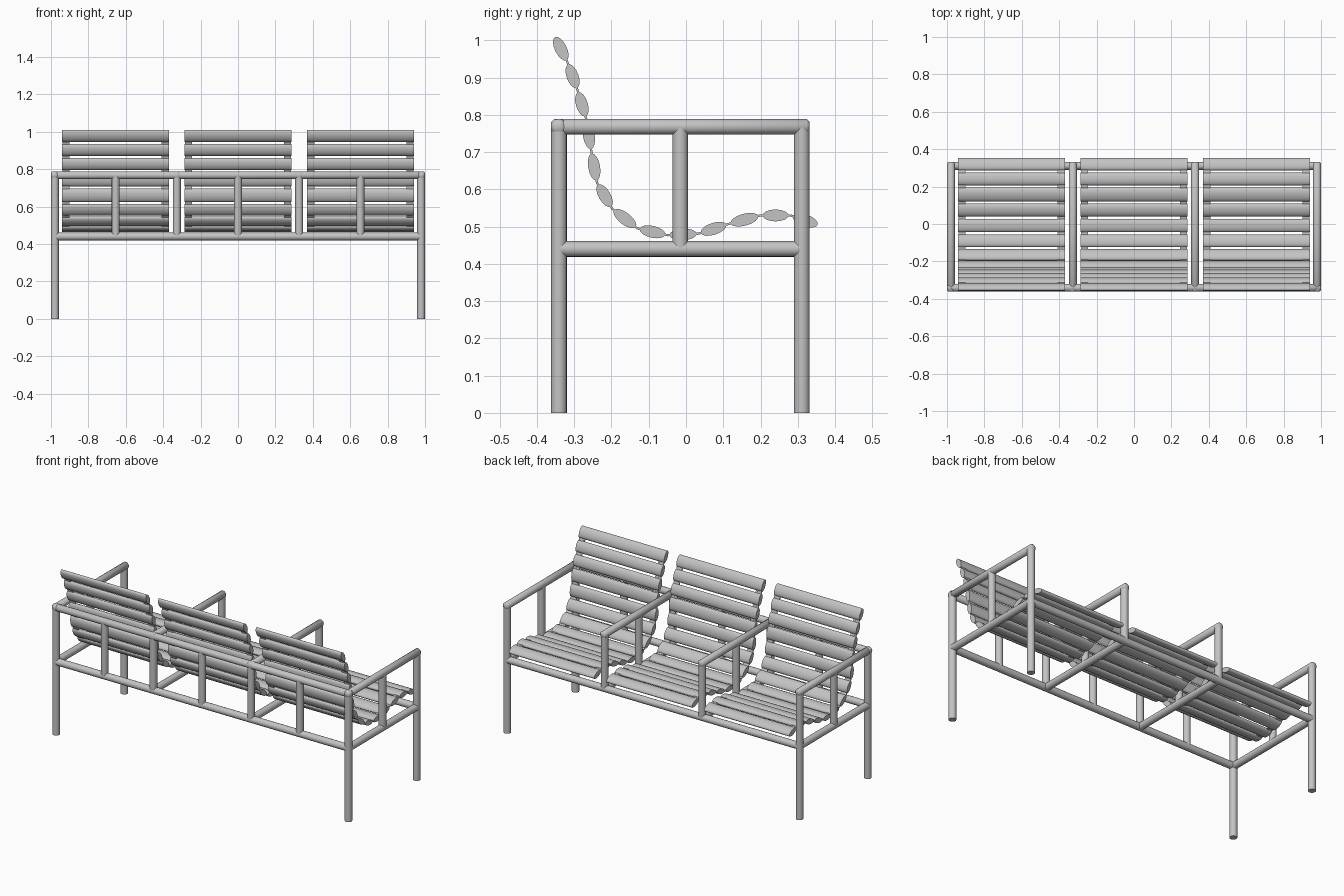
import bpy, bmesh, math
from mathutils import Vector

cube = bpy.data.objects.get("Cube")
if cube:
    bpy.data.objects.remove(cube, do_unlink=True)

GREY = (0.55, 0.55, 0.55, 1)
metal = bpy.data.materials.new("light grey metal")
metal.use_nodes = True
metal.diffuse_color = GREY
metal.node_tree.nodes["Principled BSDF"].inputs["Base Color"].default_value = GREY

R = 0.021                        # tube radius
SIDE, MID = 0.979, 0.327         # x of the outer and inner frames
BACK, FRONT, POST = -0.341, 0.311, -0.015
LOW, TOP = 0.44, 0.768           # heights of the rails


def finish(name, bm, angle=40):
    bmesh.ops.recalc_face_normals(bm, faces=bm.faces)
    mesh = bpy.data.meshes.new(name)
    bm.to_mesh(mesh)
    bm.free()
    mesh.materials.append(metal)
    ob = bpy.data.objects.new(name, mesh)
    bpy.context.collection.objects.link(ob)
    bpy.ops.object.select_all(action='DESELECT')
    ob.select_set(True)
    bpy.context.view_layer.objects.active = ob
    bpy.ops.object.shade_smooth_by_angle(angle=math.radians(angle))
    return ob


def tube(name, a, b, overhang=0.0):
    """Round bar from a to b; an overhang adds softened ends."""
    a, b = Vector(a), Vector(b)
    axis = (b - a).normalized()
    turn = axis.to_track_quat('Z', 'Y')
    length = (b - a).length
    rings = [(R, 0), (R, length)]
    if overhang:
        soft = 0.008
        rings = [(R - soft, -overhang), (R, soft - overhang),
                 (R, length + overhang - soft), (R - soft, length + overhang)]
    bm = bmesh.new()
    loops = []
    for r, h in rings:
        loops.append([bm.verts.new(a + turn @ Vector((r * math.cos(t), r * math.sin(t), h)))
                      for t in (math.tau * i / 20 for i in range(20))])
    for lo, hi in zip(loops, loops[1:]):
        for i in range(20):
            j = (i + 1) % 20
            bm.faces.new((lo[i], lo[j], hi[j], hi[i]))
    bm.faces.new(loops[0])
    bm.faces.new(loops[-1])
    finish(name, bm, 50)


def extrude_x(bm, outline, x0, x1):
    """Closed (y, z) outline drawn out along x."""
    ends = [[bm.verts.new((x, y, z)) for y, z in outline] for x in (x0, x1)]
    n = len(outline)
    for i in range(n):
        j = (i + 1) % n
        bm.faces.new((ends[0][i], ends[0][j], ends[1][j], ends[1][i]))
    for end in ends:
        bm.faces.new(end)


# Four arm frames: outer ones stand on legs, inner ones hang on the rails
for x, label in ((-SIDE, "right_end"), (-MID, "right_inner"),
                 (MID, "left_inner"), (SIDE, "left_end")):
    foot = 0 if "end" in label else LOW
    tube(label + "_rear_leg", (x, BACK, foot), (x, BACK, TOP))
    tube(label + "_front_leg", (x, FRONT, foot), (x, FRONT, TOP))
    tube(label + "_armrest", (x, BACK, TOP), (x, FRONT, TOP), R)
    tube(label + "_cross_rail", (x, BACK, LOW), (x, FRONT, LOW))
    tube(label + "_arm_post", (x, POST, LOW), (x, POST, TOP))

# Long rails and the balusters behind each seat
tube("back_top_rail", (-SIDE, BACK, TOP), (SIDE, BACK, TOP), R)
tube("back_lower_rail", (-SIDE, BACK, LOW), (SIDE, BACK, LOW))
tube("front_lower_rail", (-SIDE, FRONT, LOW), (SIDE, FRONT, LOW))
for x, label in ((-2 * MID, "right"), (0, "middle"), (2 * MID, "left")):
    tube(label + "_back_post", (x, BACK, LOW), (x, BACK, TOP))

# Seat curve in (y, z), from the top of the backrest to the seat's front lip
CURVE = [Vector(p) for p in (
    (-.354, 1.014), (-.318, .941), (-.291, .866), (-.268, .79), (-.254, .702),
    (-.239, .618), (-.198, .548), (-.13, .495), (-.05, .477), (.034, .481),
    (.114, .507), (.2, .53), (.281, .53), (.359, .503))]
HALF, STRAP, THICK = 0.286, 0.04, 0.016


def slat_outline(p, q):
    """Lens-shaped section with blunt tips between two curve points."""
    mid, along = (p + q) / 2, (q - p) / 2
    along = along * (1 - 0.006 / along.length)
    across = Vector((-along.y, along.x)).normalized() * THICK
    return [mid + along * math.cos(t) + across * math.sin(t)
            for t in (math.tau * i / 16 for i in range(16))]


for cx, label in ((-2 * MID, "right"), (0, "middle"), (2 * MID, "left")):
    bm = bmesh.new()
    for p, q in zip(CURVE, CURVE[1:]):
        extrude_x(bm, slat_outline(p, q), cx - HALF, cx + HALF)
    finish(label + "_seat_slats", bm, 50)

    # Thin straps joining the slats along both edges
    bm = bmesh.new()
    for s in (-1, 1):
        for p, q in zip(CURVE[:-1], CURVE[1:]):
            n = Vector((p.y - q.y, q.x - p.x)).normalized() * 0.003
            inset = (q - p) * 0.1 
            a = p + inset if p == CURVE[0] else p
            b = q - inset if q == CURVE[-1] else q
            extrude_x(bm, [a + n, b + n, b - n, a - n],
                      cx + s * (HALF - STRAP), cx + s * (HALF - 0.002))
    finish(label + "_seat_straps", bm, 30)
